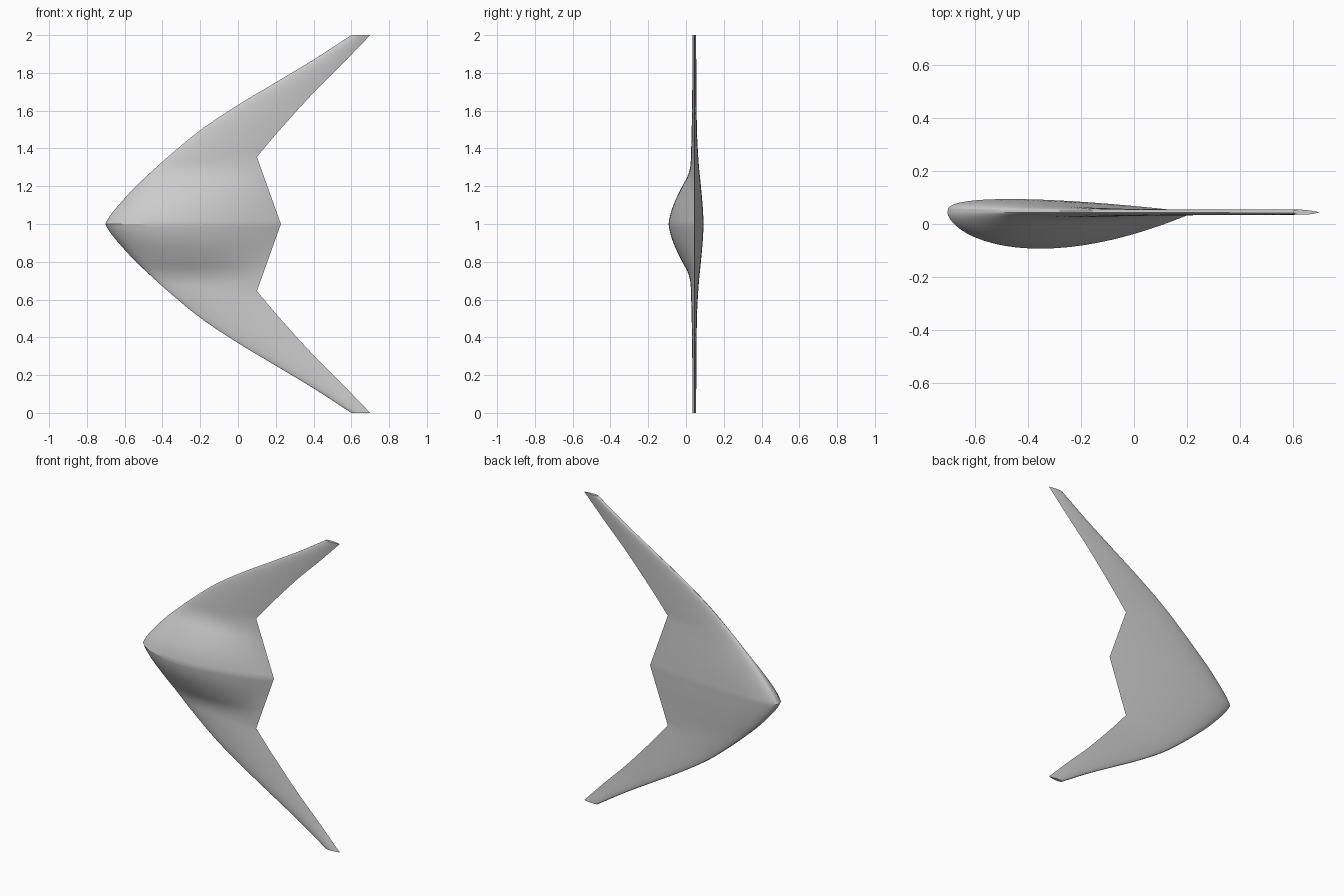
import bpy, bmesh, math

if "Cube" in bpy.data.objects:
    bpy.data.objects.remove(bpy.data.objects["Cube"])

# Half-span curves: (distance from centreline, value)
LEAD = [(0, -.703), (.04, -.68), (.1, -.632), (.2, -.54), (.3, -.433), (.36, -.366),
        (.5, -.195), (.63, 0), (.75, .2), (.87, .40), (1, .60)]
TRAIL_BODY = [(0, .227), (.355, .10)]
TRAIL_WING = [(.355, .10), (.48, .205), (.695, .40), (.85, .555), (1, .70)]
FRONT = [(0, .137), (.05, .127), (.1, .111), (.15, .089), (.2, .064), (.25, .037),
         (.3, .022), (.36, .018), (.5, .014), (.7, .011), (1, .009)]
BACK = [(0, .05), (.1, .044), (.2, .035), (.3, .025), (.4, .018), (.5, .014),
        (.7, .011), (1, .010)]
CHORD_Y = .044


def curve(pts, s):
    """Smooth cubic interpolation through the points."""
    n = len(pts)

    def slope(i):
        a, b = pts[max(i - 1, 0)], pts[min(i + 1, n - 1)]
        return (b[1] - a[1]) / (b[0] - a[0])
    i = 0
    while i < n - 2 and s > pts[i + 1][0]:
        i += 1
    (x0, y0), (x1, y1) = pts[i], pts[i + 1]
    h = x1 - x0
    t = (s - x0) / h
    return ((2*t**3 - 3*t*t + 1) * y0 + (t**3 - 2*t*t + t) * h * slope(i)
            + (3*t*t - 2*t**3) * y1 + (t**3 - t*t) * h * slope(i + 1))


def bulge(u, a):
    """Aerofoil side: round nose, sharp tail, peak of 1 at u = a/(1+a)."""
    p = a / (1 + a)
    return u**a * (1 - u) / (p**a * (1 - p))


def section(s, n=28):
    """Closed aerofoil loop at span position s."""
    le = curve(LEAD, s)
    te = curve(TRAIL_BODY if s <= .355 else TRAIL_WING, s)
    us = [(1 - math.cos(math.pi * i / n)) / 2 for i in range(n + 1)]
    f, b = curve(FRONT, s), curve(BACK, s)
    loop = [(le + (te - le) * u, CHORD_Y - f * bulge(u, .6), s) for u in us]
    loop += [(le + (te - le) * u, CHORD_Y + b * bulge(u, .34), s) for u in us[-2:0:-1]]
    return loop


# Half of the blended wing, lofted from centreline to tip
spans = [.355 * i / 18 for i in range(19)] + [.355 + .645 * i / 20 for i in range(1, 21)]
bm = bmesh.new()
rings = [[bm.verts.new(p) for p in section(s)] for s in spans]
for r0, r1 in zip(rings, rings[1:]):
    for i in range(len(r0)):
        j = (i + 1) % len(r0)
        bm.faces.new((r0[i], r0[j], r1[j], r1[i]))
# Tip cap
bm.faces.new(rings[-1])
bmesh.ops.recalc_face_normals(bm, faces=bm.faces)
# The root is open, so make sure the tip cap points outward
bm.faces.ensure_lookup_table()
if bm.faces[-1].normal.z < 0:
    bmesh.ops.reverse_faces(bm, faces=bm.faces)

mesh = bpy.data.meshes.new("flying_wing_body")
bm.to_mesh(mesh)
bm.free()
wing = bpy.data.objects.new("flying_wing_body", mesh)
bpy.context.collection.objects.link(wing)
wing.location.z = 1

# Mirror to the other wing, then smooth shading with sharp edges
bpy.context.view_layer.objects.active = wing
wing.select_set(True)
mirror = wing.modifiers.new("other_wing", 'MIRROR')
mirror.use_axis = (False, False, True)
mirror.use_clip = True
bpy.ops.object.modifier_apply(modifier=mirror.name)
bpy.ops.object.shade_smooth_by_angle(angle=math.radians(25))
